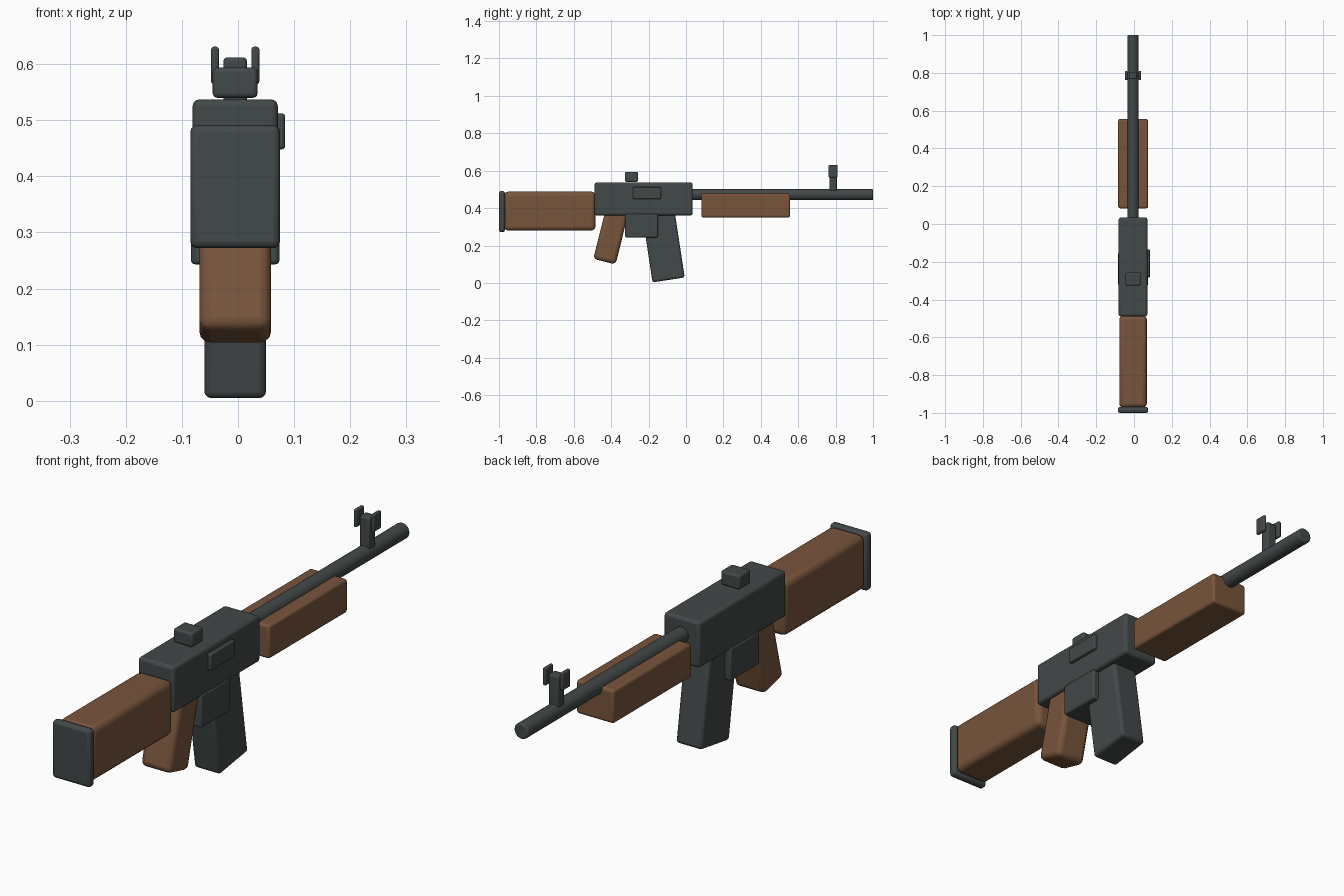
import bpy
import math

cube = bpy.data.objects.get("Cube")
if cube:
    bpy.data.objects.remove(cube, do_unlink=True)

MID = -0.005  # centre plane of the body


def make_material(name, rgb):
    mat = bpy.data.materials.new(name)
    mat.use_nodes = True
    mat.diffuse_color = (*rgb, 1)
    mat.node_tree.nodes["Principled BSDF"].inputs["Base Color"].default_value = (*rgb, 1)
    return mat


metal = make_material("dark grey metal", (0.055, 0.065, 0.065))
wood = make_material("brown wood", (0.19, 0.09, 0.045))


def finish(obj, name, mat, bevel):
    obj.name = name
    obj.data.name = name
    obj.data.materials.append(mat)
    bpy.ops.object.transform_apply(location=False, rotation=False, scale=True)
    mod = obj.modifiers.new("Bevel", "BEVEL")
    mod.width = bevel
    mod.segments = 3
    mod.limit_method = "ANGLE"
    mod.angle_limit = math.radians(40)
    bpy.ops.object.shade_smooth_by_angle(angle=math.radians(35))
    return obj


def box(name, mat, x, y, z, bevel, tilt=0):
    """Rounded box from (low, high) ranges, tilted about its own centre."""
    ranges = (x, y, z)
    bpy.ops.mesh.primitive_cube_add(size=1, location=[(a + b) / 2 for a, b in ranges],
                                    rotation=(tilt, 0, 0))
    obj = bpy.context.object
    obj.scale = [b - a for a, b in ranges]
    return finish(obj, name, mat, bevel)


def wide(half):
    return (MID - half, MID + half)


def tilted(name, mat, half, bottom, depth, height, tilt, bevel):
    """Box leaning by tilt, with the middle of its lower end at bottom (y, z)."""
    y = bottom[0] - math.sin(tilt) * height / 2
    z = bottom[1] + math.cos(tilt) * height / 2
    return box(name, mat, wide(half), (y - depth / 2, y + depth / 2),
               (z - height / 2, z + height / 2), bevel, tilt)


# Main body and stock
box("receiver", metal, wide(0.076), (-0.489, 0.035), (0.361, 0.537), 0.012)
box("stock", wood, wide(0.073), (-0.972, -0.484), (0.28, 0.488), 0.022)
box("butt_plate", metal, wide(0.08), (-1.0, -0.968), (0.272, 0.491), 0.012)
box("handguard", wood, wide(0.079), (0.083, 0.556), (0.35, 0.478), 0.01)

# Barrel
bpy.ops.mesh.primitive_cylinder_add(vertices=24, radius=0.03, depth=1.0,
                                    location=(MID, 0.5, 0.472),
                                    rotation=(math.pi / 2, 0, 0))
finish(bpy.context.object, "barrel", metal, 0.006)

# Grip and magazine
tilted("grip", wood, 0.064, (-0.436, 0.114), 0.123, 0.3, -math.radians(14), 0.02)
tilted("magazine", metal, 0.055, (-0.093, 0.016), 0.174, 0.38, math.radians(8.6), 0.012)

# Guard block and side cover
box("guard_block", metal, wide(0.079), (-0.326, -0.15), (0.243, 0.37), 0.008)
box("side_cover", metal, (0.05, 0.084), (-0.283, -0.134), (0.448, 0.512), 0.006)

# Sights
box("rear_sight", metal, wide(0.04), (-0.326, -0.257), (0.54, 0.594), 0.008)
box("front_sight_post", metal, wide(0.021), (0.767, 0.806), (0.48, 0.612), 0.007)
for side, name in ((-1, "right"), (1, "left")):
    x = MID + side * 0.036
    box(name + "_sight_ear", metal, (x - 0.007, x + 0.007), (0.762, 0.81), (0.564, 0.631), 0.005)
